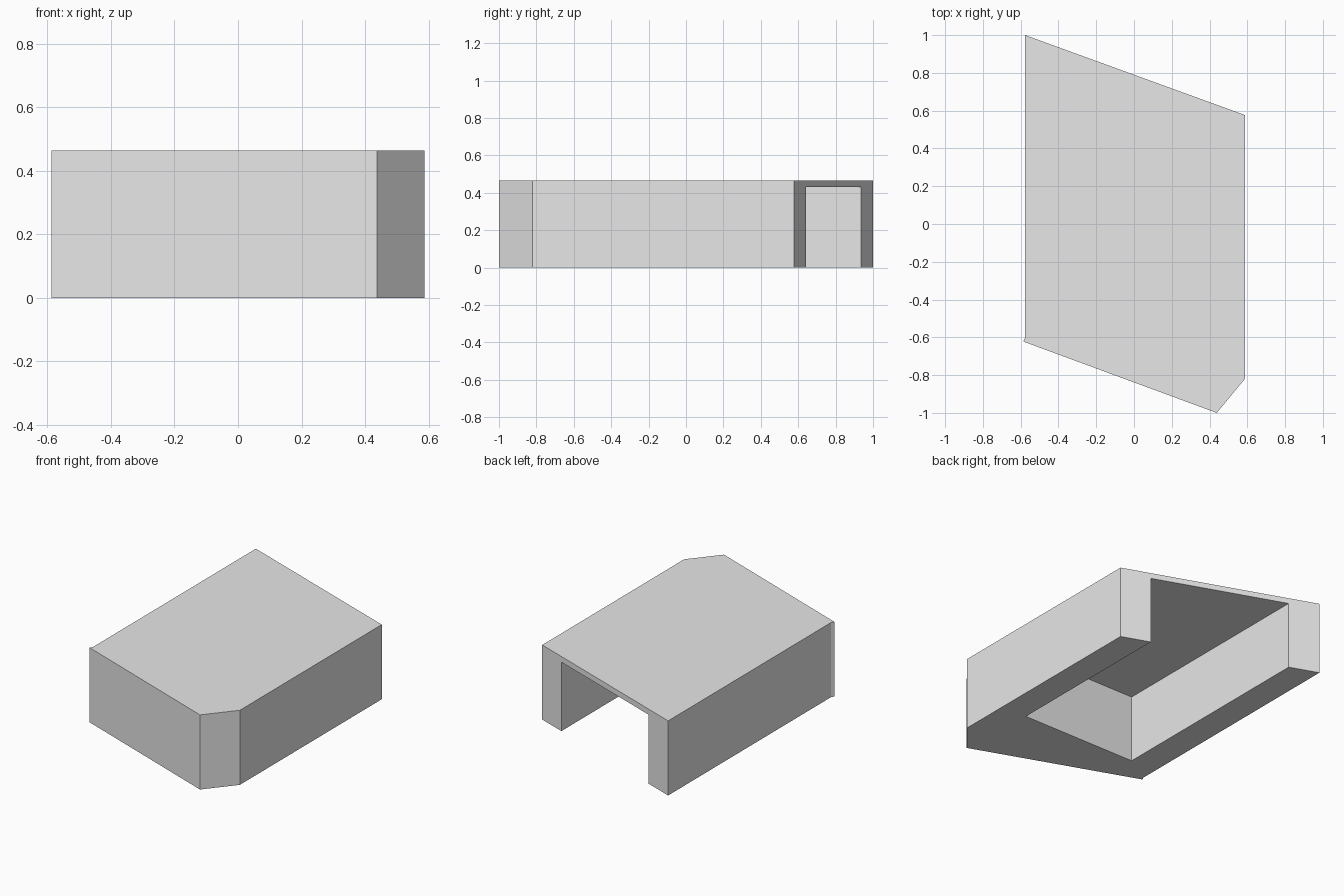
import bpy
import bmesh

HEIGHT = 0.465    # full height of the shell
CEILING = 0.43    # height of the cavity

if "Cube" in bpy.data.objects:
    bpy.data.objects.remove(bpy.data.objects["Cube"], do_unlink=True)

grey = bpy.data.materials.new("light_grey")
grey.use_nodes = True
grey.diffuse_color = (0.8, 0.8, 0.8, 1)
grey.node_tree.nodes["Principled BSDF"].inputs["Base Color"].default_value = (0.8, 0.8, 0.8, 1)


def prism(name, outline, bottom, top):
    """Extrude a counter-clockwise plan outline between two heights."""
    bm = bmesh.new()
    base = bm.faces.new([bm.verts.new((x, y, bottom)) for x, y in outline])
    result = bmesh.ops.extrude_face_region(bm, geom=[base], use_keep_orig=True)
    moved = [v for v in result["geom"] if isinstance(v, bmesh.types.BMVert)]
    bmesh.ops.translate(bm, verts=moved, vec=(0, 0, top - bottom))
    bmesh.ops.recalc_face_normals(bm, faces=bm.faces)
    mesh = bpy.data.meshes.new(name)
    bm.to_mesh(mesh)
    bm.free()
    mesh.materials.append(grey)
    obj = bpy.data.objects.new(name, mesh)
    bpy.context.collection.objects.link(obj)
    return obj


# Outer body: slanted ends, one cut corner and a small lip at the other
shell = prism("shell", [(-0.587, -0.622), (0.438, -1.0), (0.587, -0.82),
                        (0.587, 0.577), (-0.577, 1.0), (-0.577, -0.605)], 0, HEIGHT)

# Cavity: open below and through the slanted back, square at the front
cavity = prism("cavity_cutter", [(-0.397, -0.495), (0.41, -0.495),
                                 (0.41, 1.2), (-0.397, 1.2)], -0.2, CEILING)
cavity.hide_render = True
cavity.hide_viewport = True
cavity.display_type = 'WIRE'

cut = shell.modifiers.new("cavity", 'BOOLEAN')
cut.operation = 'DIFFERENCE'
cut.solver = 'EXACT'
cut.object = cavity

# Bake the cut and discard the cutter
bpy.context.view_layer.update()
evaluated = shell.evaluated_get(bpy.context.evaluated_depsgraph_get())
baked = bpy.data.meshes.new_from_object(evaluated)
shell.modifiers.clear()
shell.data = baked
bpy.data.objects.remove(cavity, do_unlink=True)
